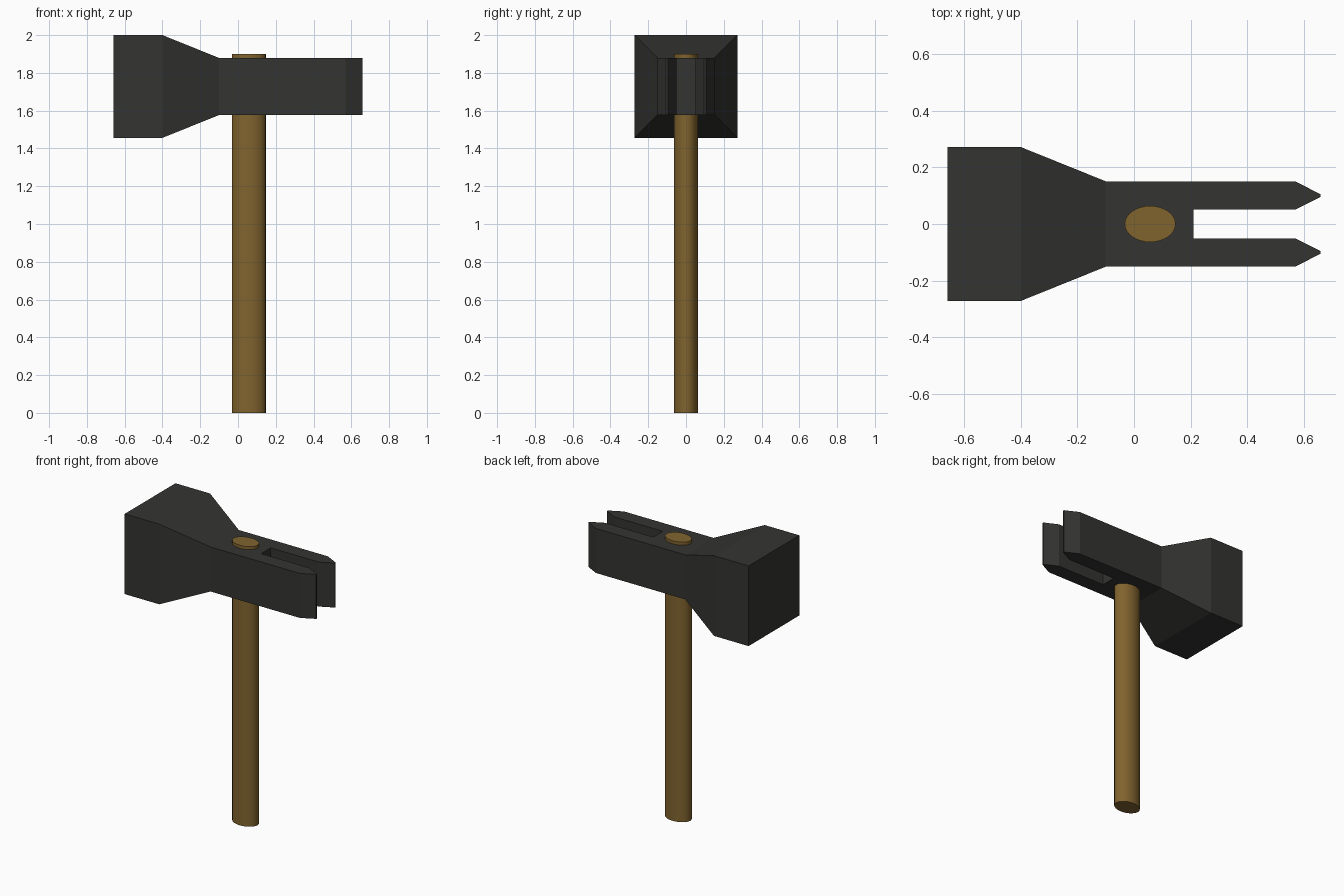
import bpy, bmesh
from math import cos, sin, tau

if "Cube" in bpy.data.objects:
    bpy.data.objects.remove(bpy.data.objects["Cube"])

ZC = 1.728  # height of the head's centre line


def material(name, rgb):
    mat = bpy.data.materials.new(name)
    mat.diffuse_color = (*rgb, 1)
    mat.use_nodes = True
    mat.node_tree.nodes["Principled BSDF"].inputs["Base Color"].default_value = mat.diffuse_color
    return mat


def finish(bm, name, mat):
    bmesh.ops.remove_doubles(bm, verts=bm.verts, dist=1e-4)
    bmesh.ops.recalc_face_normals(bm, faces=bm.faces)
    mesh = bpy.data.meshes.new(name)
    bm.to_mesh(mesh)
    bm.free()
    obj = bpy.data.objects.new(name, mesh)
    bpy.context.collection.objects.link(obj)
    mesh.materials.append(mat)
    return obj


# Head: square striking block tapering into a forked claw, one closed mesh
bm = bmesh.new()
rings = []
for x, h in ((-0.66, 0.272), (-0.40, 0.272), (-0.10, 0.151)):
    rings.append([bm.verts.new((x, y * h, ZC + z * h))
                  for y, z in ((-1, -1), (1, -1), (1, 1), (-1, 1))])
bm.faces.new(rings[0])
for a, b in zip(rings, rings[1:]):
    for i in range(4):
        j = (i + 1) % 4
        bm.faces.new((a[i], a[j], b[j], b[i]))

half = [(-0.10, 0.151), (0.57, 0.151), (0.66, 0.105),
        (0.66, 0.096), (0.57, 0.051), (0.21, 0.051)]
outline = half + [(x, -y) for x, y in reversed(half)]
low, high = ([bm.verts.new((x, y, ZC + s * 0.151)) for x, y in outline]
             for s in (-1, 1))
bm.faces.new(low)
bm.faces.new(high)
for i in range(len(outline) - 1):  # the side at the taper stays open
    bm.faces.new((low[i], low[i + 1], high[i + 1], high[i]))
finish(bm, "hammer_head", material("dark_iron", (0.034, 0.034, 0.032)))

# Handle: oval shaft running up through the head
bm = bmesh.new()
N = 32
loops = [[bm.verts.new((0.057 + 0.09 * cos(tau * i / N), 0.064 * sin(tau * i / N), z))
          for i in range(N)] for z in (0, 1.9)]
for ring in loops:
    bm.faces.new(ring)
for i in range(N):
    j = (i + 1) % N
    bm.faces.new((loops[0][i], loops[0][j], loops[1][j], loops[1][i]))
handle = finish(bm, "handle", material("wood", (0.22, 0.127, 0.028)))
bpy.context.view_layer.objects.active = handle
handle.select_set(True)
bpy.ops.object.shade_smooth_by_angle()
